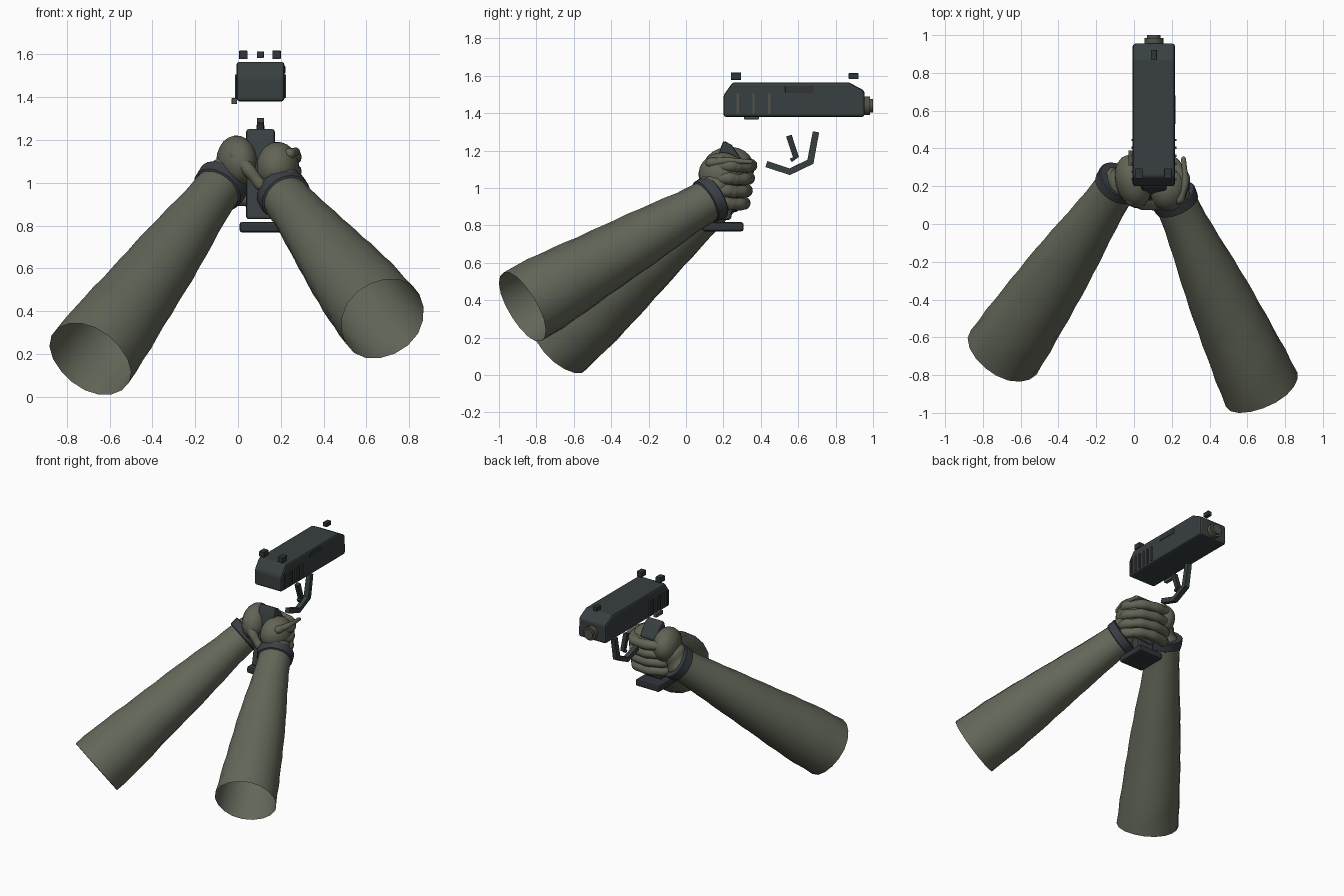
import bpy, bmesh, math
from mathutils import Vector, Matrix

if "Cube" in bpy.data.objects:
    bpy.data.objects.remove(bpy.data.objects["Cube"])


def mat(name, c):
    m = bpy.data.materials.new(name)
    m.diffuse_color = (*c, 1)
    m.use_nodes = True
    m.node_tree.nodes["Principled BSDF"].inputs["Base Color"].default_value = m.diffuse_color
    return m


GUN = mat("gunmetal", (0.040, 0.050, 0.052))
TRIM = mat("dark trim", (0.030, 0.036, 0.040))
STEEL = mat("worn steel", (0.085, 0.085, 0.068))
SLEEVE = mat("olive sleeve", (0.125, 0.138, 0.100))
GLOVE = mat("drab glove", (0.125, 0.128, 0.092))
BAND = mat("cuff charcoal", (0.042, 0.050, 0.058))
CX = 0.105  # centre plane of the pistol


def finish(name, bm, m, smooth=None, bevel=0):
    bmesh.ops.recalc_face_normals(bm, faces=bm.faces)
    me = bpy.data.meshes.new(name)
    bm.to_mesh(me)
    bm.free()
    me.materials.append(m)
    ob = bpy.data.objects.new(name, me)
    bpy.context.collection.objects.link(ob)
    if bevel:
        b = ob.modifiers.new("bevel", "BEVEL")
        b.width, b.segments = bevel, 2
    if smooth:
        bpy.ops.object.select_all(action="DESELECT")
        ob.select_set(True)
        bpy.context.view_layer.objects.active = ob
        bpy.ops.object.shade_smooth_by_angle(angle=math.radians(smooth))
    return ob


def box(name, lo, hi, m, bevel=0):
    lo, hi = Vector(lo), Vector(hi)
    bm = bmesh.new()
    bmesh.ops.create_cube(bm, size=1, matrix=Matrix.Translation((lo + hi) / 2)
                          @ Matrix.Diagonal((*(hi - lo), 1)))
    return finish(name, bm, m, None, bevel)


def side_profile(name, pts, half, m, bevel):
    """Side outline (y, z) extruded across x about the pistol centre."""
    bm = bmesh.new()
    f = bm.faces.new([bm.verts.new((CX - half, y, z)) for y, z in pts])
    r = bmesh.ops.extrude_face_region(bm, geom=[f])
    vs = [v for v in r["geom"] if isinstance(v, bmesh.types.BMVert)]
    bmesh.ops.translate(bm, verts=vs, vec=(2 * half, 0, 0))
    return finish(name, bm, m, None, bevel)


def spline(pts, n):
    """Catmull-Rom sampling of a few control points."""
    p = [Vector(q) for q in pts]
    p = [2 * p[0] - p[1]] + p + [2 * p[-1] - p[-2]]
    out = []
    for i in range(1, len(p) - 2):
        a, b, c, d = p[i - 1:i + 3]
        for k in range(n):
            t = k / n
            out.append(0.5 * (2 * b + (c - a) * t + (2 * a - 5 * b + 4 * c - d) * t * t
                              + (3 * b - a - 3 * c + d) * t ** 3))
    return out + [p[-2]]


def tube(name, pts, radii, m, sides=16, caps=True, smooth=50, wave=0, spin=0):
    """Rings swept along a path."""
    pts = [Vector(p) for p in pts]
    bm = bmesh.new()
    rings, u = [], None
    for i, p in enumerate(pts):
        d = (pts[min(i + 1, len(pts) - 1)] - pts[max(i - 1, 0)]).normalized()
        u = d.cross((0.013, 0.02, 1)) if u is None else u - d * u.dot(d)
        u.normalize()
        v = d.cross(u)
        ring = []
        for k in range(sides):
            a = 2 * math.pi * k / sides + spin
            r = radii[i] * (1 + wave * math.sin(3 * a + 1.7 * i) * math.cos(2.3 * i + a))
            ring.append(bm.verts.new(p + (u * math.cos(a) + v * math.sin(a)) * r))
        rings.append(ring)
    for a, b in zip(rings, rings[1:]):
        for k in range(sides):
            j = (k + 1) % sides
            bm.faces.new((a[k], a[j], b[j], b[k]))
    if caps:
        bm.faces.new(rings[0])
        bm.faces.new(rings[-1])
    return finish(name, bm, m, smooth)


def finger(name, pts, r0, r1, m=GLOVE):
    """Tapered tube with rounded ends and slight knuckle swelling."""
    path = spline(pts, 5)
    n = len(path) - 1
    rad = [(r0 + (r1 - r0) * i / n) * (1 + 0.06 * math.cos(2 * math.pi * i / 5)) for i in range(n + 1)]
    a, b = (path[0] - path[1]).normalized(), (path[-1] - path[-2]).normalized()
    start = [(path[0] + a * r0 * s, r0 * math.sqrt(1 - s * s)) for s in (0.97, 0.8, 0.45)]
    end = [(path[-1] + b * r1 * s, r1 * math.sqrt(1 - s * s)) for s in (0.45, 0.8, 0.97)]
    full = start + list(zip(path, rad)) + end
    return tube(name, [f[0] for f in full], [f[1] for f in full], m, 12, True, 60)


def ellipsoid(name, c, r, m, rot=(0, 0, 0)):
    bm = bmesh.new()
    R = Matrix.Rotation(rot[2], 4, "Z") @ Matrix.Rotation(rot[0], 4, "X")
    bmesh.ops.create_uvsphere(bm, u_segments=20, v_segments=12, radius=1,
                              matrix=Matrix.Translation(c) @ R @ Matrix.Diagonal((*r, 1)))
    return finish(name, bm, m, 60)


# slide with chamfered ends
side_profile("slide", [(0.2, 1.38), (0.2, 1.495), (0.25, 1.565), (0.87, 1.565),
                       (0.955, 1.52), (0.955, 1.38)], 0.112, GUN, 0.014)
# rear grip ribs, both sides
for s, tag in ((-1, "left"), (1, "right")):
    for i in range(6):
        y, x = 0.235 + i * 0.042, CX + s * 0.113
        box(f"slide_rib_{tag}_{i}", (x - 0.006, y - 0.006, 1.395), (x + 0.006, y + 0.006, 1.505), STEEL if i % 2 else GUN)
box("ejection_port", (0.212, 0.53, 1.51), (0.221, 0.68, 1.545), TRIM, 0.003)
box("slide_stop", (-0.03, 0.31, 1.367), (-0.004, 0.39, 1.395), STEEL, 0.003)
# sights
for x, tag in ((0.025, "left"), (0.18, "right")):
    box(f"rear_sight_{tag}", (x - 0.02, 0.24, 1.578), (x + 0.02, 0.295, 1.617), TRIM, 0.003)
box("front_sight", (0.089, 0.87, 1.583), (0.121, 0.922, 1.614), TRIM, 0.003)
# muzzle
tube("barrel", [(CX, y, 1.44) for y in (0.93, 0.985, 0.985, 1.0, 1.0, 0.96)],
     [0.05, 0.05, 0.036, 0.036, 0.022, 0.022], STEEL, 16, False, 30)
tube("bore", [(CX, 0.95, 1.44), (CX, 0.965, 1.44)], [0.023, 0.023], TRIM, 16)
# trigger and guard
Q = math.pi / 4
tube("trigger_guard", [(CX, 0.43, 1.128), (CX, 0.555, 1.087), (CX, 0.665, 1.14), (CX, 0.695, 1.3)],
     [0.024, 0.025, 0.027, 0.024], GUN, 4, True, 20, 0, Q)
tube("trigger", [(CX, 0.55, 1.28), (CX, 0.588, 1.165), (CX, 0.56, 1.148)], [0.021, 0.021, 0.015],
     TRIM, 4, True, 20, 0, Q)
# grip and magazine base
side_profile("grip", [(0.18, 1.2), (0.2, 1.255), (0.245, 1.23), (0.3, 1.15), (0.24, 0.83),
                      (0.1, 0.83), (0.14, 1.05)], 0.067, GUN, 0.012)
box("magazine_base", (0.007, 0.09, 0.768), (0.203, 0.308, 0.817), TRIM, 0.012)

# forearms: elbow centre, wrist centre
arms = {"left": ((-0.69, -0.68, 0.177), (-0.083, 0.215, 0.985)),
        "right": ((0.675, -0.875, 0.365), (0.215, 0.13, 0.94))}
palms = {"left": (-0.005, 0.225, 1.10), "right": (0.185, 0.19, 1.075)}
prof = [(0, 0.21), (0.15, 0.203), (0.3, 0.188), (0.45, 0.172), (0.6, 0.155),
        (0.75, 0.135), (0.88, 0.118), (1, 0.11)]
for side, (e, w) in arms.items():
    e, w = Vector(e), Vector(w)
    d = (w - e).normalized()
    t = [i / 16 for i in range(17)]
    rad = []
    for k in t:
        i = max(j for j in range(7) if prof[j][0] <= k)
        (a, ra), (b, rb) = prof[i], prof[i + 1]
        rad.append(ra + (rb - ra) * (k - a) / (b - a))
    tube(f"{side}_sleeve", [e.lerp(w, k) for k in t], rad, SLEEVE, 18, False, 60, 0.022)
    # cuff band
    tube(f"{side}_cuff", [w + d * s for s in (-0.035, -0.03, 0.025, 0.03, 0.03)],
         [0.112, 0.122, 0.126, 0.12, 0.06], BAND, 20, False, 35)
    # wrist joining cuff and palm
    finger(f"{side}_wrist", [w - d * 0.02, w.lerp(Vector(palms[side]), 0.5), palms[side]], 0.098, 0.085)

# palms
ellipsoid("left_palm", palms["left"], (0.093, 0.145, 0.12), GLOVE, (0.15, 0, 0.25))
ellipsoid("right_palm", palms["right"], (0.1, 0.125, 0.115), GLOVE, (0.2, 0, -0.15))
# fingers: right hand around the grip, left hand over them
for i in range(4):
    z, k = 1.115 - i * 0.067, i * 0.012
    finger(f"right_finger_{i}", [(0.225, 0.15 - k, z), (0.262, 0.24 - k, z + 0.005),
                                 (0.2, 0.305 - k, z), (0.08, 0.3 - k, z - 0.005)], 0.036, 0.03)
    finger(f"left_finger_{i}", [(-0.045, 0.22 - k, z + 0.02), (-0.02, 0.315 - k, z + 0.015),
                                (0.09, 0.345 - k, z + 0.005), (0.2, 0.325 - k, z),
                                (0.252, 0.265 - k, z)], 0.037, 0.032)
# thumbs
finger("left_thumb", [(-0.01, 0.13, 1.13), (0.05, 0.105, 1.06), (0.105, 0.1, 0.99)], 0.034, 0.027)
finger("right_thumb", [(0.24, 0.13, 1.135), (0.27, 0.22, 1.145), (0.262, 0.345, 1.14)], 0.026, 0.012)
